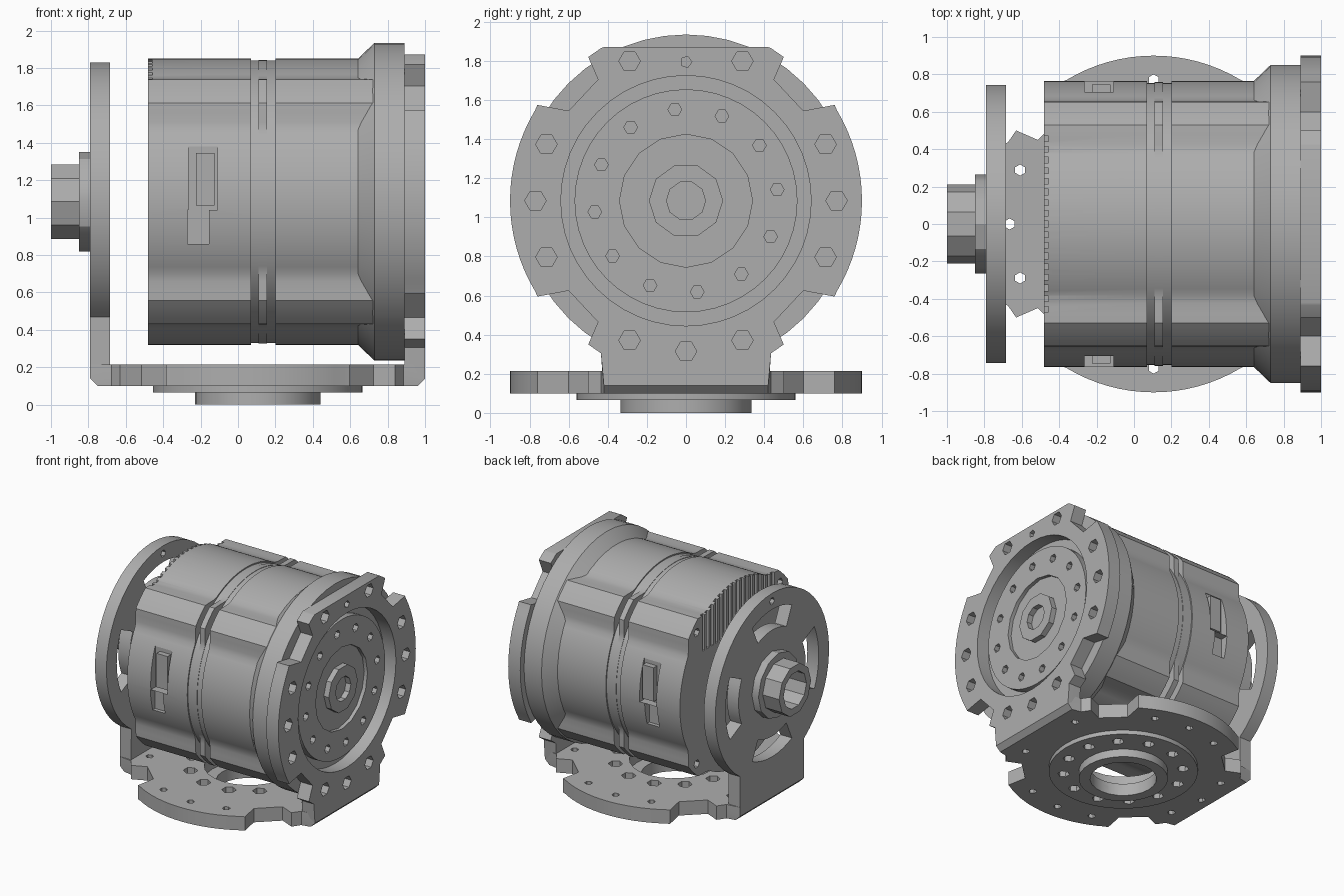
import bpy, bmesh
from math import sin, cos, radians, pi

if "Cube" in bpy.data.objects:
    bpy.data.objects.remove(bpy.data.objects["Cube"])

AXIS_Z = 1.085    # height of the motor axis
BASE_X = 0.105    # centre of the base plate

grey = bpy.data.materials.new("machined_grey")
grey.use_nodes = True
grey.diffuse_color = (0.42, 0.42, 0.42, 1)
grey.node_tree.nodes["Principled BSDF"].inputs["Base Color"].default_value = (0.42, 0.42, 0.42, 1)


def along_x(t, u, v):
    return (t, u, v + AXIS_Z)


def along_z(t, u, v):
    return (v + BASE_X, u, t)


def arc(r, a, b, n):
    return [(r * cos(radians(a + (b - a) * i / n)), r * sin(radians(a + (b - a) * i / n)))
            for i in range(n + 1)]


def circle(r, n=48, at=(0, 0), turn=0):
    return [(at[0] + u, at[1] + v) for u, v in arc(r, turn, turn + 360, n)[:-1]]


def polar(r, deg):
    return (r * cos(radians(deg)), r * sin(radians(deg)))


def rect(u0, u1, v0, v1):
    return [(u0, v0), (u1, v0), (u1, v1), (u0, v1)]


def add_loft(bm, sections, place):
    rings = [[bm.verts.new(place(t, u, v)) for u, v in pts] for t, pts in sections]
    for a, b in zip(rings, rings[1:]):
        n = len(a)
        for i in range(n):
            bm.faces.new((a[i], a[(i + 1) % n], b[(i + 1) % n], b[i]))
    bm.faces.new(rings[0])
    bm.faces.new(rings[-1])


def make(name, lofts, place):
    bm = bmesh.new()
    for sections in lofts:
        add_loft(bm, sections, place)
    bmesh.ops.recalc_face_normals(bm, faces=bm.faces)
    mesh = bpy.data.meshes.new(name)
    bm.to_mesh(mesh)
    bm.free()
    mesh.materials.append(grey)
    ob = bpy.data.objects.new(name, mesh)
    bpy.context.collection.objects.link(ob)
    return ob


def part(name, sections, place, cuts=()):
    """Loft a part, then cut away prisms given as (points, start, end)."""
    ob = make(name, [sections], place)
    bpy.ops.object.select_all(action='DESELECT')
    bpy.context.view_layer.objects.active = ob
    ob.select_set(True)
    if cuts:
        cutter = make(name + "_cutter", [[(a, p), (b, p)] for p, a, b in cuts], place)
        cutter.hide_render = True
        mod = ob.modifiers.new("cut", 'BOOLEAN')
        mod.operation = 'DIFFERENCE'
        mod.solver = 'EXACT'
        mod.object = cutter
        bpy.ops.object.modifier_apply(modifier=mod.name)
        bpy.data.objects.remove(cutter)
    bpy.ops.object.shade_smooth_by_angle(angle=radians(30))
    return ob


def disc(name, r, a, b, place, cuts=(), n=48):
    return part(name, [(a, circle(r, n)), (b, circle(r, n))], place, cuts)


# Body: round core with four raised corner pads, split by a ribbed groove
def padded(base):
    pts = []
    for i in range(120):
        t = 2 * pi * i / 120
        flat = 0.655 / max(abs(cos(t)), abs(sin(t)))
        r = max(base, min(0.84, flat))
        pts.append((r * cos(t), r * sin(t)))
    return pts


pad, rib, core = padded(0.765), padded(0.758), circle(0.755, 120)
sections = [(-0.48, pad), (0.07, pad), (0.07, core), (0.11, core), (0.11, rib),
            (0.155, rib), (0.155, core), (0.2, core), (0.2, pad), (0.74, pad)]
cuts = [(circle(0.12, 12), -0.6, 0.9)]
for i in range(17):                                  # cooling slots on the end face
    y = -0.456 + i * 0.057
    cuts.append((rect(y - 0.015, y + 0.015, 0.36, 0.9), -0.6, -0.458))
for a in (45, 135, 225, 315):                        # corner screw holes
    cuts.append((circle(0.035, 6, polar(0.77, a)), -0.6, -0.42))
for s in (-1, 1):                                    # L-shaped connector openings
    side = sorted((s * 0.7, s * 0.9))
    cuts.append((rect(*side, -0.045, 0.295), -0.265, -0.11))
    cuts.append((rect(*side, -0.225, -0.0451), -0.27, -0.155))
part("motor_body", sections, along_x, cuts)

for s, name in ((-1, "front"), (1, "back")):
    side = sorted((s * 0.69, s * 0.745))
    block = rect(*side, -0.02, 0.26)
    part(name + "_connector", [(-0.225, block), (-0.125, block)], along_x)

# Collar between body and output flange
part("body_collar", [(0.64, circle(0.764)), (0.73, circle(0.85)), (0.89, circle(0.85))],
     along_x, [(circle(0.1, 10), 0.5, 1)])


# Shared outline of the flange and base plate: round sides, four corner notches
def outline(top, bottom):
    upper = [(0.76, 0.49), (0.6, 0.46), (0.45, 0.62), (0.5, 0.735), (0.435, 0.78)]
    right = [(0.42, bottom)] + [(u, -v) for u, v in reversed(upper)]
    right += arc(0.9, -31, 31, 16) + upper + [(0.42, top)]
    return right + [(-u, v) for u, v in reversed(right)]


def rim_holes(r, a, b):
    return [(circle(r, 6, polar(0.77, q + d)), a, b)
            for q in (0, 90, 180, 270) for d in (-22, 0, 22)
            if (q, d) != (90, 0)]


def hole_ring(r, a, b, radius, turn):
    return [(circle(r, 6, polar(radius, turn + 30 * i)), a, b) for i in range(12)]


# Output flange with its open centre
FOOT = 0.1 - AXIS_Z
cuts = [(circle(0.64), 0.8, 1.1), (circle(0.03, 5, (0, 0.71)), 0.94, 1.1)]
part("output_flange", [(0.89, outline(0.786, FOOT)), (0.96, outline(0.786, FOOT)),
                       (1.0, outline(0.786, FOOT + 0.04))],
     along_x, cuts + rim_holes(0.055, 0.92, 1.1))

# Rotor face inside the flange
disc("rotor_face", 0.57, 0.885, 0.95, along_x,
     [(circle(0.34, 16), 0.92, 1.1), (circle(0.1, 10), 0.8, 0.9201)]
     + hole_ring(0.035, 0.91, 1.1, 0.47, 7))
disc("rotor_boss", 0.19, 0.915, 0.965, along_x, [(circle(0.1, 10), 0.8, 1.1)], 10)

# Base plate with stepped mounting rings beneath
end = 0.895
cuts = [(circle(0.34, 24), 0, 0.4)] + hole_ring(0.055, 0, 0.4, 0.45, 15)
part("base_plate", [(0.1, outline(end - 0.04, 0.04 - end)), (0.14, outline(end, -end)),
                    (0.215, outline(end, -end))],
     along_z, cuts + rim_holes(0.03, 0, 0.4))
disc("mounting_disc", 0.56, 0.065, 0.1, along_z,
     [(circle(0.25, 24), 0, 0.4)] + hole_ring(0.045, 0, 0.4, 0.45, 15))
disc("mounting_ring", 0.335, 0, 0.066, along_z, [(circle(0.25, 24), -0.1, 0.4)], 32)


# Rear support arm with four curved windows
def arm(bottom):
    return arc(0.745, -55.7, 235.7, 44) + [(-0.42, bottom), (0.42, bottom)]


cuts = [(circle(0.15, 10), -0.9, -0.5), (circle(0.03, 6, (0, 0.68)), -0.9, -0.5)]
for a in (0, 90, 180, 270):
    cuts.append((arc(0.61, a - 25, a + 25, 8) + arc(0.44, a + 25, a - 25, 8), -0.9, -0.5))
part("support_arm", [(-0.79, arm(FOOT + 0.04)), (-0.75, arm(FOOT)), (-0.685, arm(FOOT))],
     along_x, cuts)

# Hollow rear shaft
bore = [(circle(0.15, 10), -1.1, -0.5)]
disc("shaft_collar", 0.265, -0.85, -0.785, along_x, bore, 12)
disc("rear_shaft", 0.21, -1.0, -0.845, along_x, bore, 10)
